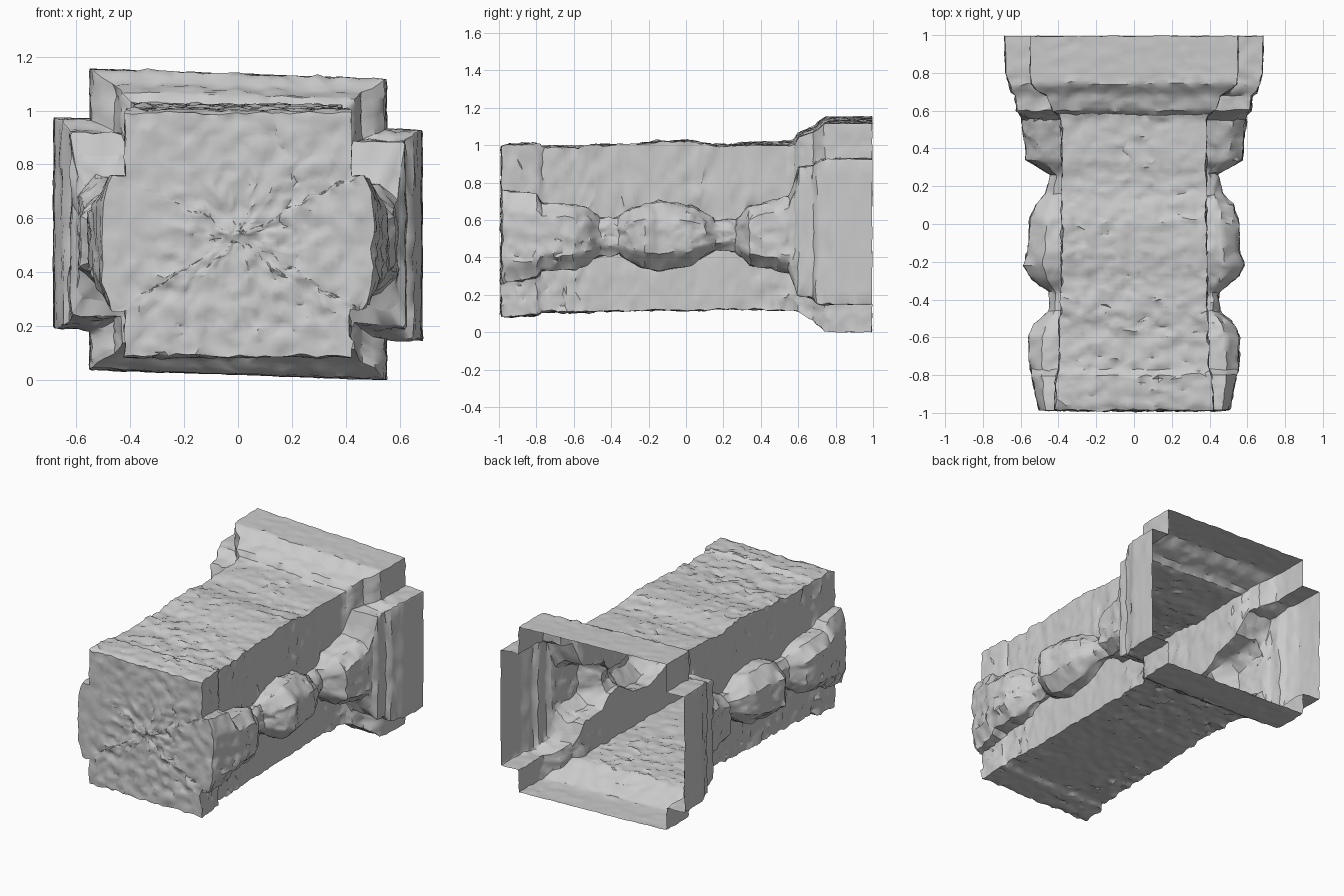
import bpy, bmesh, math
from mathutils import Vector, noise

if "Cube" in bpy.data.objects:
    bpy.data.objects.remove(bpy.data.objects["Cube"])

# Stations: y, box half width, box bottom, box top, side half width, side bottom, side top, corner softness
SHAFT = [
    (-0.985, 0.42, 0.09, 0.99, 0.50, 0.26, 0.76, 0.4),
    (-0.96, 0.42, 0.085, 1.00, 0.51, 0.27, 0.76, 0.4),
    (-0.80, 0.41, 0.09, 1.01, 0.54, 0.29, 0.74, 0.4),
    (-0.77, 0.395, 0.11, 0.99, 0.55, 0.33, 0.69, 0.4),
    (-0.60, 0.39, 0.11, 0.99, 0.555, 0.34, 0.68, 0.4),
    (-0.53, 0.39, 0.11, 0.99, 0.53, 0.36, 0.66, 0.5),
    (-0.46, 0.385, 0.115, 1.00, 0.45, 0.41, 0.61, 0.5),
    (-0.36, 0.385, 0.115, 1.00, 0.45, 0.42, 0.61, 0.5),
    (-0.29, 0.385, 0.115, 1.00, 0.54, 0.37, 0.66, 0.5),
    (-0.22, 0.385, 0.12, 1.01, 0.585, 0.34, 0.69, 0.5),
    (-0.14, 0.385, 0.12, 1.02, 0.56, 0.33, 0.70, 0.5),
    (0.03, 0.38, 0.12, 1.02, 0.55, 0.36, 0.68, 0.5),
    (0.10, 0.38, 0.12, 1.01, 0.52, 0.41, 0.64, 0.5),
    (0.16, 0.38, 0.13, 1.00, 0.47, 0.45, 0.60, 0.5),
    (0.26, 0.38, 0.13, 1.00, 0.44, 0.44, 0.61, 0.5),
    (0.34, 0.38, 0.13, 1.01, 0.57, 0.37, 0.68, 0.4),
    (0.55, 0.385, 0.13, 1.01, 0.59, 0.34, 0.74, 0.3),
    (0.58, 0.40, 0.13, 1.02, 0.60, 0.28, 0.82, 0.15),
]
BASE = [
    SHAFT[-1],
    (0.60, 0.43, 0.125, 1.055, 0.62, 0.22, 0.90, 0.04),
    (0.68, 0.46, 0.08, 1.085, 0.625, 0.20, 0.91, 0.02),
    (0.70, 0.50, 0.06, 1.10, 0.65, 0.18, 0.93, 0.02),
    (0.74, 0.545, 0.025, 1.135, 0.66, 0.17, 0.945, 0.02),
    (0.80, 0.55, 0.02, 1.135, 0.68, 0.17, 0.95, 0.02),
    (0.995, 0.55, 0.02, 1.135, 0.685, 0.17, 0.95, 0.02),
]


def weather(p):
    """Worn, slightly twisted surface."""
    wear = 0.4 + 0.6 * min(1, max(0, 0.6 + 1.4 * noise.noise(p * 2.5)))
    if p.y > 0.76:
        wear *= 0.45
    q = p + noise.noise_vector(p * 17) * 0.015 * wear
    q += noise.noise_vector(p * 38 + Vector((3, 7, 1))) * 0.009 * wear
    twist = min(1, max(0, (p.y + 0.2) / 0.9))
    q.z -= 0.035 * twist * p.x
    q.y = max(-0.999, min(0.999, q.y))
    q.z = max(0, q.z)
    return q


def outline(station):
    """Cross-shaped section with soft corners on the side arms."""
    y, a, zb, zt, w, z0, z1, c = station
    cx, cz = (w - a) * c, (z1 - z0) / 2 * c
    right = [(a, zb), (a, z0), (w - cx, z0), (w, z0 + cz),
             (w, z1 - cz), (w - cx, z1), (a, z1), (a, zt)]
    corners = right + [(-x, z) for x, z in reversed(right)]
    steps = [7, 5, 3, 10, 3, 5, 7, 26]
    steps = steps + steps[6::-1] + [26]
    pts = []
    for i, n in enumerate(steps):
        p, q = corners[i], corners[(i + 1) % len(corners)]
        for k in range(n):
            t = k / n
            pts.append(Vector((p[0] + (q[0] - p[0]) * t, y, p[1] + (q[1] - p[1]) * t)))
    return pts


def make(name, rings, close=False):
    bm = bmesh.new()
    rows = [[bm.verts.new(weather(p)) for p in ring] for ring in rings]
    for r0, r1 in zip(rows, rows[1:]):
        n = len(r0)
        for i in range(n):
            j = (i + 1) % n
            bm.faces.new((r0[i], r0[j], r1[j], r1[i]))
    if close:
        bm.faces.new(rows[-1])
    bmesh.ops.remove_doubles(bm, verts=bm.verts, dist=0.0004)
    bmesh.ops.triangulate(bm, faces=bm.faces)
    bmesh.ops.recalc_face_normals(bm, faces=bm.faces)
    # Open shells: turn normals to the outside
    score = sum((f.calc_center_median() - Vector((0, 0.2, 0.57))).dot(f.normal) * f.calc_area()
                for f in bm.faces)
    if score < 0:
        bmesh.ops.reverse_faces(bm, faces=bm.faces)
    me = bpy.data.meshes.new(name)
    bm.to_mesh(me)
    bm.free()
    ob = bpy.data.objects.new(name, me)
    bpy.context.collection.objects.link(ob)
    bpy.ops.object.select_all(action='DESELECT')
    ob.select_set(True)
    bpy.context.view_layer.objects.active = ob
    bpy.ops.object.shade_smooth_by_angle(angle=math.radians(35))
    return ob


def loft(name, stations, gap=0.022):
    rings = []
    for s, e in zip(stations, stations[1:]):
        n = max(1, math.ceil((e[0] - s[0]) / gap))
        rings += [outline([u + (v - u) * k / n for u, v in zip(s, e)]) for k in range(n)]
    rings.append(outline(stations[-1]))
    return make(name, rings)


# Shaft with baluster reliefs on both sides
loft("shaft", SHAFT)
# Stepped cross-shaped base, hollow and open at the back
loft("stepped_base", BASE)
# Rough front panel closing the shaft
rim = outline(SHAFT[0])
centre = Vector((0, -0.985, 0.54))
make("front_panel", [[centre + (p - centre) * (1 - k / 24) for p in rim] for k in range(24)], close=True)
